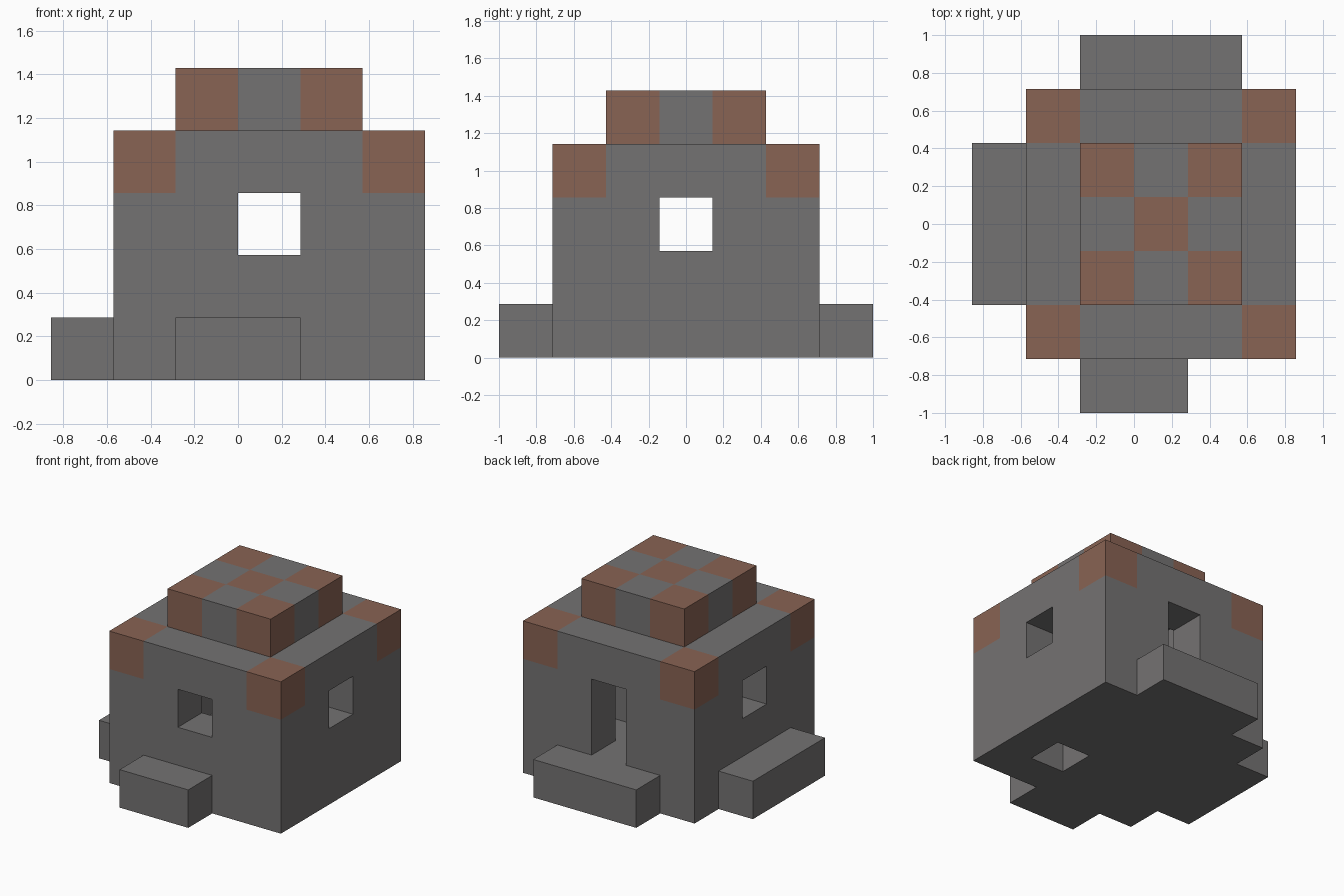
import bpy
import bmesh
from itertools import product
from mathutils import Vector

if "Cube" in bpy.data.objects:
    bpy.data.objects.remove(bpy.data.objects["Cube"], do_unlink=True)

U = 2 / 7                      # edge of one building block
ORIGIN = Vector((-3, -3.5, 0))  # grid corner, in blocks


def material(name, rgb):
    mat = bpy.data.materials.new(name)
    mat.use_nodes = True
    color = (*rgb, 1)
    mat.diffuse_color = color
    mat.node_tree.nodes["Principled BSDF"].inputs["Base Color"].default_value = color
    return mat


MATERIALS = [material("stone_grey", (0.175, 0.17, 0.17)),
             material("clay_brown", (0.25, 0.125, 0.087))]


def block(x, y, z):
    """Set of grid cells; each argument is an inclusive (first, last) range."""
    return set(product(*(range(a, b + 1) for a, b in (x, y, z))))


# House shell with a hollow room, windows and a doorway
room = block((2, 4), (2, 4), (1, 3))
front_window = block((3, 3), (1, 1), (2, 2))
back_doorway = block((3, 3), (5, 5), (1, 2))
side_windows = block((1, 1), (3, 3), (2, 2)) | block((5, 5), (3, 3), (2, 2))
floor_hatch = block((4, 4), (2, 2), (0, 0))

parts = {
    "floor": block((1, 5), (1, 5), (0, 0)) - floor_hatch,
    "walls": block((1, 5), (1, 5), (1, 3)) - room - front_window
             - back_doorway - side_windows,
    "roof": block((2, 4), (2, 4), (4, 4)),
    "front_step": block((2, 3), (0, 0), (0, 0)),
    "back_step": block((2, 4), (6, 6), (0, 0)),
    "right_step": block((0, 0), (2, 4), (0, 0)),
    "room_bench": block((4, 4), (3, 3), (1, 1)),
}
solid = set().union(*parts.values())

# Brown blocks: upper wall corners, roof corners and roof centre
brown = set(product((1, 5), (1, 5), (3,))) | set(product((2, 4), (2, 4), (4,)))
brown.add((3, 3, 4))


def build(name, cells):
    """Make one object from the exposed sides of its blocks."""
    bm = bmesh.new()
    for cell in sorted(cells):
        for axis, side in product(range(3), (-1, 1)):
            normal = Vector((0, 0, 0))
            normal[axis] = side
            neighbour = tuple(c + int(n) for c, n in zip(cell, normal))
            if neighbour in solid:
                continue
            across = Vector((0, 0, 0))
            across[(axis + 1) % 3] = 0.5
            along = normal.cross(across)
            center = Vector(cell) + Vector((0.5, 0.5, 0.5)) + normal * 0.5 + ORIGIN
            corners = (-across - along, across - along, across + along, along - across)
            face = bm.faces.new([bm.verts.new((center + c) * U) for c in corners])
            face.material_index = int(cell in brown)
    bmesh.ops.remove_doubles(bm, verts=bm.verts, dist=U / 100)
    mesh = bpy.data.meshes.new(name)
    bm.to_mesh(mesh)
    bm.free()
    for mat in MATERIALS:
        mesh.materials.append(mat)
    bpy.context.collection.objects.link(bpy.data.objects.new(name, mesh))


for part_name, part_cells in parts.items():
    build(part_name, part_cells)
